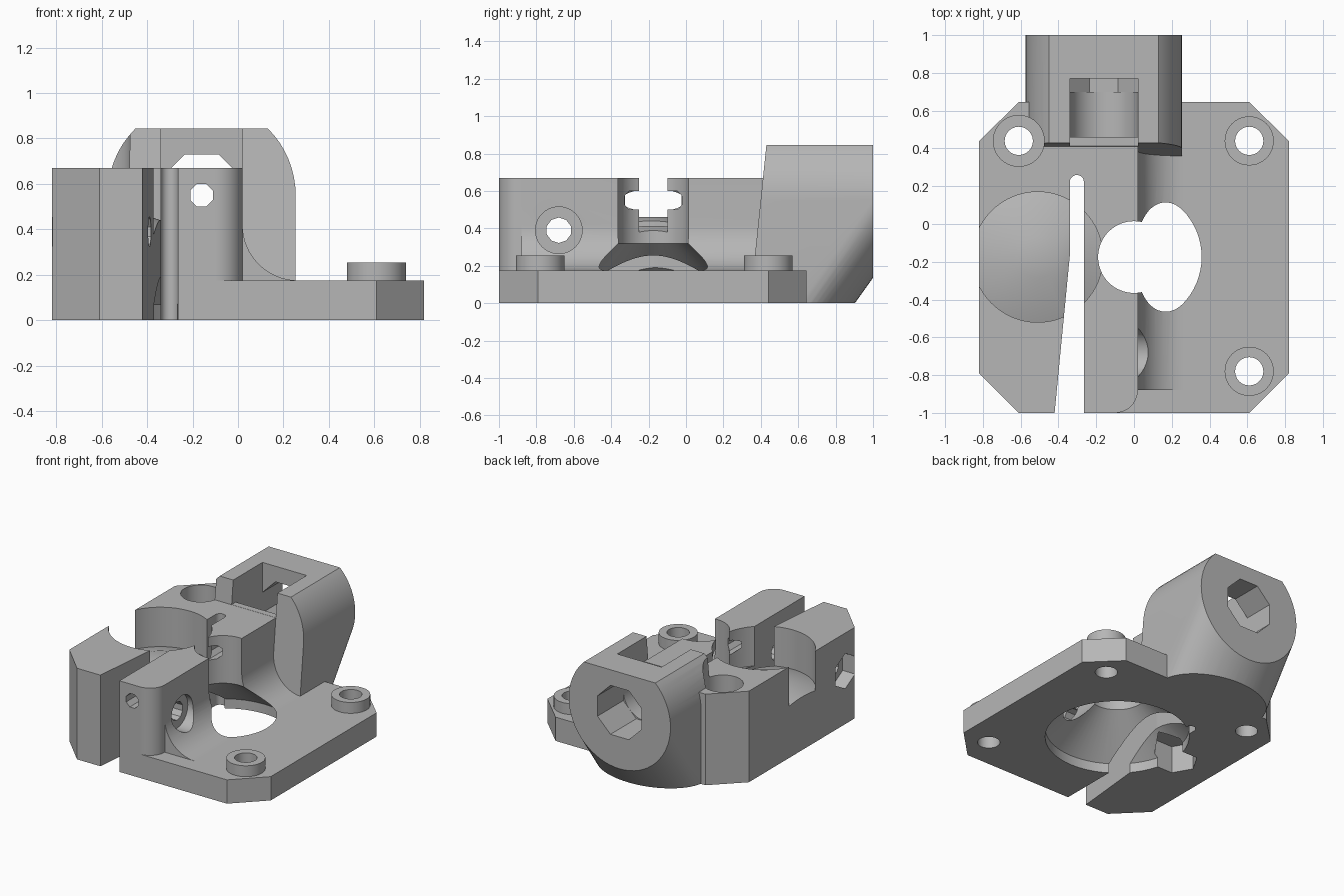
import bpy, bmesh, math

if "Cube" in bpy.data.objects:
    bpy.data.objects.remove(bpy.data.objects["Cube"])

grey = bpy.data.materials.new("light_grey")
grey.diffuse_color = (0.47, 0.47, 0.47, 1)
grey.use_nodes = True
grey.node_tree.nodes["Principled BSDF"].inputs["Base Color"].default_value = grey.diffuse_color


def to_object(bm, name):
    bmesh.ops.recalc_face_normals(bm, faces=bm.faces)
    me = bpy.data.meshes.new(name)
    bm.to_mesh(me)
    bm.free()
    ob = bpy.data.objects.new(name, me)
    me.materials.append(grey)
    bpy.context.collection.objects.link(ob)
    return ob


def prism(name, pts, axis, lo, hi):
    """Extrude a 2D outline along an axis from lo to hi."""
    place = {'x': lambda a, b, t: (t, a, b),
             'y': lambda a, b, t: (a, t, b),
             'z': lambda a, b, t: (a, b, t)}[axis]
    bm = bmesh.new()
    low = [bm.verts.new(place(a, b, lo)) for a, b in pts]
    high = [bm.verts.new(place(a, b, hi)) for a, b in pts]
    bm.faces.new(low)
    bm.faces.new(high)
    n = len(pts)
    for i in range(n):
        j = (i + 1) % n
        bm.faces.new((low[i], low[j], high[j], high[i]))
    return to_object(bm, name)


def arc(cx, cy, r, a0, a1, n):
    return [(cx + r * math.cos(math.radians(a0 + (a1 - a0) * i / n)),
             cy + r * math.sin(math.radians(a0 + (a1 - a0) * i / n))) for i in range(n + 1)]


def ngon(cx, cy, r, n, turn=0):
    return arc(cx, cy, r, turn, turn + 360, n)[:-1]


def rect(a0, a1, b0, b1):
    return [(a0, b0), (a1, b0), (a1, b1), (a0, b1)]


def lathe(name, profile, cx, cy, n=64):
    bm = bmesh.new()
    vs = [bm.verts.new((cx + r, cy, z)) for r, z in profile]
    es = [bm.edges.new(p) for p in zip(vs, vs[1:])]
    bmesh.ops.spin(bm, geom=vs + es, cent=(cx, cy, 0), axis=(0, 0, 1),
                   angle=2 * math.pi, steps=n)
    bmesh.ops.remove_doubles(bm, verts=bm.verts, dist=1e-5)
    return to_object(bm, name)


# Base plate with clipped corners
body = prism("extruder_body", [(-.61, -1), (.61, -1), (.82, -.79), (.82, .44), (.61, .645),
                               (-.61, .645), (-.82, .44), (-.82, -.79)], 'z', 0, .175)


def combine(ob, op):
    m = body.modifiers.new("b", 'BOOLEAN')
    m.operation, m.solver, m.object = op, 'EXACT', ob
    bpy.context.view_layer.objects.active = body
    bpy.ops.object.modifier_apply(modifier=m.name)
    bpy.data.objects.remove(ob)


def add(ob):
    combine(ob, 'UNION')


def cut(ob):
    combine(ob, 'DIFFERENCE')


# Tall block with one rounded front corner
add(prism("tall_block", [(-.82, -.79), (-.61, -1)] + arc(-.1, -.88, .12, -90, 0, 10)
          + [(.02, .46), (-.555, .46), (-.555, .645), (-.61, .645), (-.82, .44)], 'z', 0, .67))

# Concave fillet between block and plate
add(prism("fillet", [(-.05, .1), (.265, .1)] + arc(.265, .42, .245, 270, 180, 16)
          + [(-.05, .42)], 'y', -.88, .42))

# Round rear tower, swept down and forward to the base, flat on top
bm = bmesh.new()
for x, z in ngon(-.16, .55, .414, 64):
    for y, dz in ((1, 0), (.55, -.63), (None, 0), (None, -.63)):
        zz = z + dz
        bm.verts.new((x, .37 + (zz - .27) * .104 if y is None else y, zz))
hull = bmesh.ops.convex_hull(bm, input=bm.verts)
bmesh.ops.delete(bm, geom=list({v for v in hull["geom_interior"] + hull["geom_unused"]
                                if isinstance(v, bmesh.types.BMVert)}), context='VERTS')
for z, n in ((.845, 1), (0, -1)):
    bmesh.ops.bisect_plane(bm, geom=bm.verts[:] + bm.edges[:] + bm.faces[:],
                           plane_co=(0, 0, z), plane_no=(0, 0, n), clear_outer=True)
    bmesh.ops.holes_fill(bm, edges=[e for e in bm.edges if e.is_boundary], sides=0)
add(to_object(bm, "tower"))

# Screw bosses and screw holes
for y in (.44, -.78):
    add(prism("screw_boss", ngon(.61, y, .13, 40), 'z', .1, .255))
cut(prism("counterbore", ngon(-.61, .44, .135, 40), 'z', .255, 1))
for x, y in ((.61, .44), (.61, -.78), (-.61, .44)):
    cut(prism("screw_hole", ngon(x, y, .075, 24), 'z', -.1, 1))

# Motor opening: collar recess, cone and gear bore
cut(lathe("motor_bore", [(0, -.1), (.48, -.1), (.48, .07), (.19, .32), (.19, .9), (0, .9)],
          0, -.175))

# Idler bearing pocket with a raised conical floor, nut recess below
cut(lathe("bearing_pocket", [(0, .46), (.11, .46), (.345, .38), (.345, .9), (0, .9)],
          -.51, -.175))
cut(prism("bearing_nut_recess", ngon(-.51, -.175, .15, 6), 'z', -.1, .2))

# Tapered flex slot
cut(prism("flex_slot", [(-.43, -1.1), (-.265, -1.1)] + arc(-.3025, .222, .0375, 0, 180, 10)
          + [(-.34, -.17)], 'z', -.1, 1))

# Filament path, tower socket and top cut-out
k = math.cos(math.pi / 8)
cut(prism("filament_hole", ngon(-.16, .55, .05 / k, 8, 22.5), 'y', -1.1, .6))
cut(prism("tower_socket", ngon(-.16, .55, .18 / k, 8, 22.5), 'y', .7, 1.1))
cut(prism("tower_slot", [(.02, 1), (-.34, 1)] + arc(-.16, .55, .18, 180, 360, 24),
          'y', .46, .77))
cut(prism("tower_notch", rect(-.34, .02, .671, 1), 'y', .3, .6))

# Clamp bolt hole, head recess on the right, nut trap on the left
cut(prism("clamp_hole", ngon(-.68, .39, .068, 10, 18), 'x', -1, .4))
cut(prism("clamp_head_recess", ngon(-.68, .39, .125, 40), 'x', -.02, .4))
cut(prism("clamp_nut_trap", ngon(-.68, .39, .13, 6, 30), 'x', -1, -.72))

# Smooth the round surfaces, keep edges crisp
bpy.ops.object.select_all(action='DESELECT')
body.select_set(True)
bpy.context.view_layer.objects.active = body
bpy.ops.object.shade_smooth_by_angle(angle=math.radians(30))
